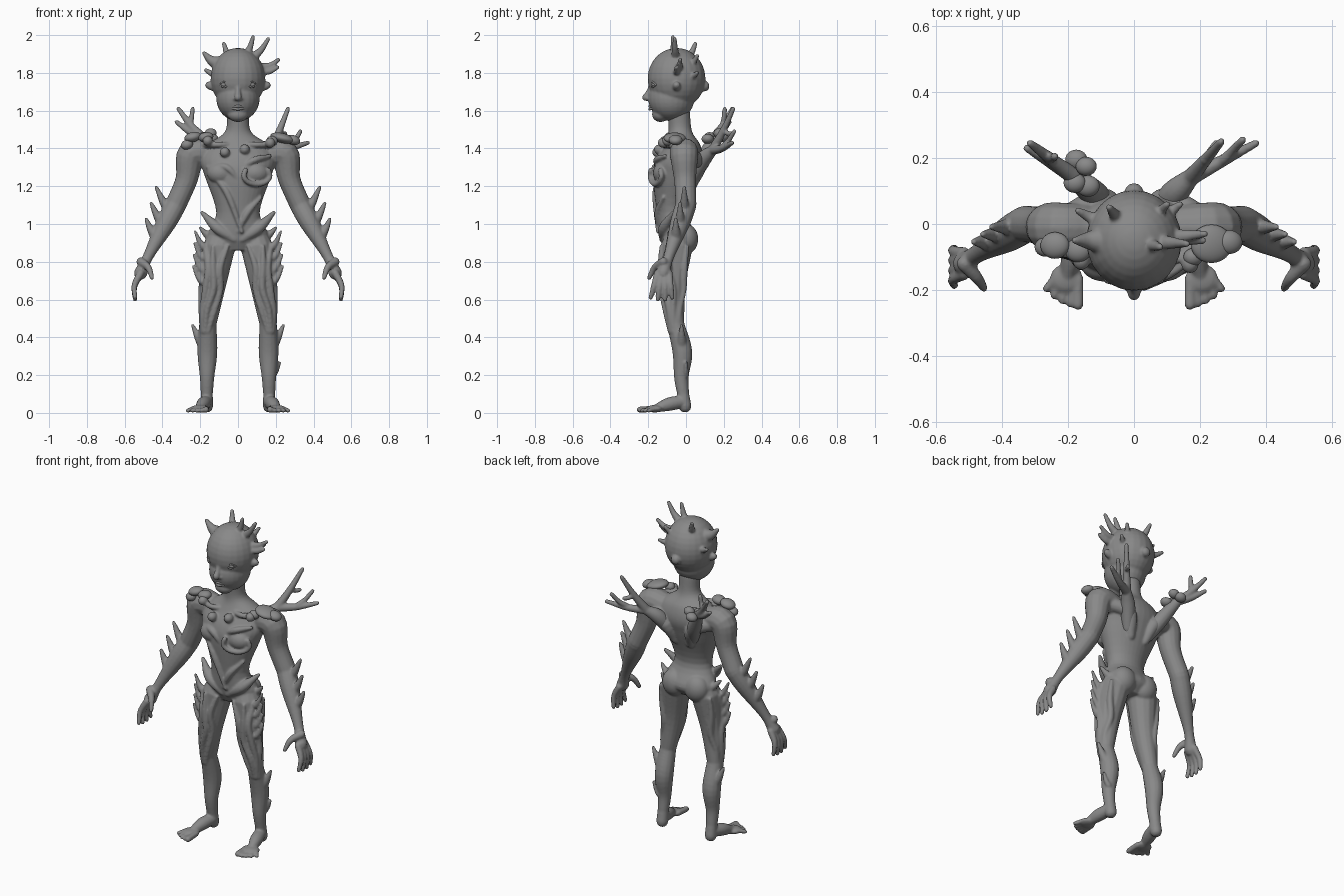
import bpy, bmesh, math
from mathutils import Vector, Matrix

default_cube = bpy.data.objects.get("Cube")
if default_cube:
    bpy.data.objects.remove(default_cube)

grey = bpy.data.materials.new("stone grey")
grey.use_nodes = True
grey.diffuse_color = (.25, .25, .25, 1)
grey.node_tree.nodes["Principled BSDF"].inputs["Base Color"].default_value = grey.diffuse_color

FULL_TURN = 2 * math.pi


def point(x, y, z):
    return Vector((x, y, z))


def curve_through(values, steps):
    """Smooth curve through vectors of any length."""
    padded = [values[0] * 2 - values[1], *values, values[-1] * 2 - values[-2]]
    result = []
    for before, start, end, after in zip(padded, padded[1:], padded[2:], padded[3:]):
        for step in range(steps):
            t = step / steps
            pull_in = (end - before) / 2
            pull_out = (after - start) / 2
            bend = start.lerp(end, t * t * (3 - 2 * t))
            result.append(bend + pull_in * t * (1 - t) ** 2 - pull_out * t * t * (1 - t))
    return result + [values[-1]]


def skin(bm, rings):
    """Join rings of points into a closed surface."""
    rings = [[bm.verts.new(co) for co in ring] for ring in rings]
    for low, high in zip(rings, rings[1:]):
        for k in range(len(low)):
            bm.faces.new((low[k], low[k - 1], high[k - 1], high[k]))
    bm.faces.new(rings[0])
    bm.faces.new(rings[-1])


def tube(bm, path, radii, side=1, sides=14):
    """Round-ended tube through a path with one radius for each point."""
    nodes = curve_through([Vector((p.x * side, p.y, p.z, r)) for p, r in zip(path, radii)], 5)
    centres = [Vector(node[:3]) for node in nodes]
    overall = (centres[-1] - centres[0]).normalized()
    reference = point(1, 0, 0) if abs(overall.y) > .8 else point(0, 1, 0)
    rings = []
    for i, (centre, node) in enumerate(zip(centres, nodes)):
        ahead = centres[min(i + 1, len(centres) - 1)]
        along = (ahead - centres[max(i - 1, 0)]).normalized()
        across = along.cross(reference).normalized()
        upward = along.cross(across)

        def ring(offset, scale):
            circle = [FULL_TURN * k / sides for k in range(sides)]
            return [centre + along * offset * node[3]
                    + (across * math.cos(a) + upward * math.sin(a)) * node[3] * scale for a in circle]

        if i == 0:
            rings += [ring(-.9, .4), ring(-.6, .8)]
        rings.append(ring(0, 1))
        if i == len(nodes) - 1:
            rings += [ring(.6, .8), ring(.9, .4)]
    skin(bm, rings)


def shoot(bm, base, tip, thick=.022, thin=.01, side=1):
    """Tapered thorn that sags slightly before rising to its tip."""
    middle = base.lerp(tip, .5) - point(0, 0, .01)
    tube(bm, [base, middle, tip], [thick, (thick + thin) / 2, thin], side)


def blob(bm, centre, size, side=1, tilt=0):
    place = Matrix.Translation(point(centre.x * side, centre.y, centre.z))
    turn = Matrix.Rotation(tilt, 4, 'Y')
    bmesh.ops.create_uvsphere(bm, u_segments=24, v_segments=16, radius=1,
                              matrix=place @ turn @ Matrix.Diagonal((*size, 1)))


def finish(name, bm, fused=True):
    bmesh.ops.recalc_face_normals(bm, faces=bm.faces)
    for face in bm.faces:
        face.smooth = True
    mesh = bpy.data.meshes.new(name)
    bm.to_mesh(mesh)
    bm.free()
    mesh.materials.append(grey)
    part = bpy.data.objects.new(name, mesh)
    bpy.context.collection.objects.link(part)
    if fused:
        fuse = part.modifiers.new("fuse", 'REMESH')
        fuse.mode, fuse.voxel_size, fuse.use_smooth_shade = 'VOXEL', .006, True
        soften = part.modifiers.new("soften", 'SMOOTH')
        soften.factor, soften.iterations = .5, 5


# Torso and neck: height, half width, half depth, centre depth
body = bmesh.new()
sections = [Vector(row) for row in (
    (.86, .09, .06, -.05), (.93, .165, .1, -.04), (1.06, .115, .08, -.075), (1.25, .175, .12, -.055),
    (1.34, .2, .125, -.035), (1.42, .16, .095, -.02), (1.49, .068, .062, -.03), (1.6, .06, .06, -.04))]
skin(body, [[point(wide * math.cos(a), middle + deep * math.sin(a), height)
             for a in (FULL_TURN * k / 32 for k in range(32))]
            for height, wide, deep, middle in curve_through(sections, 5)])

# Joints on the model's left, mirrored for its right
shoulder, elbow, wrist = point(.245, -.01, 1.37), point(.33, 0, 1.1), point(.475, -.09, .83)
palm = point(.515, -.12, .74)
hip, knee, ankle = point(.1, -.05, .88), point(.16, -.055, .47), point(.165, -.015, .1)
forward, outward, upward = point(0, -1, 0), point(1, 0, 0), point(0, 0, 1)
thorn = point(.045, 0, .08)

for side in (1, -1):
    # Buttock, breast, collar bone and shoulder blade
    blob(body, point(.075, 0, .92), (.075, .065, .08), side)
    blob(body, point(.09, -.115, 1.27), (.075, .06, .06), side)
    tube(body, [point(.02, -.09, 1.42), point(.12, -.11, 1.42), shoulder + upward * .05], [.012, .016, .02], side)
    tube(body, [point(.05, .03, 1.2), point(.1, .07, 1.32), shoulder], [.025, .04, .04], side)
    # Flared roots around the hip
    tube(body, [point(.02, -.12, .92), point(.11, -.115, .98), point(.19, -.07, 1.06)], [.022, .03, .011], side)
    shoot(body, point(.12, -.03, .92), point(.2, -.05, .98), .035, .009, side)

    # Arm and hand
    tube(body, [shoulder - outward * .1, shoulder, shoulder.lerp(elbow, .5) - outward * .015, elbow],
         [.07, .077, .059, .056], side)
    tube(body, [elbow, elbow.lerp(wrist, .35), wrist, palm], [.056, .053, .028, .036], side)
    for i in range(4):
        spread = point(0, .02 * i - .03, 0)
        knuckle = palm + spread
        fingertip = palm + spread * 1.9 + point(.03, -.01, -.145 + abs(i - 1.5) * .01)
        tube(body, [knuckle, knuckle.lerp(fingertip, .5) + outward * .018, fingertip], [.02, .016, .012], side)
    tube(body, [palm + upward * .06, palm + point(-.04, -.045, .03), palm + point(-.06, -.075, -.025)],
         [.024, .018, .012], side)
    for i in range(3):
        bud = elbow.lerp(wrist, .1 + .25 * i) + outward * .02
        shoot(body, bud, bud + thorn * (1.5 - i * .2), .032, .01, side)

    # Leg
    tube(body, [hip, hip.lerp(knee, .5) + forward * .015, knee], [.086, .066, .046], side)
    tube(body, [knee, knee.lerp(ankle, .4) - forward * .02, knee.lerp(ankle, .75), ankle],
         [.046, .053, .039, .032], side)
    # Bark strips winding down the thigh
    for strip, heading in enumerate((-30, 10, 45, 80, 140)):
        ridge = []
        for step in range(5):
            t = step / 4
            angle = math.radians(heading + 14 * math.sin(step * 2 + strip))
            away = outward * math.sin(angle) + forward * math.cos(angle)
            ridge.append(hip.lerp(knee, t * 1.1) + away * (.088 - .058 * t) + forward * .015 * math.sin(t * 3))
        tube(body, ridge, [.01, .018, .018, .016, .01], side)
    for i in range(4):
        bud = hip.lerp(knee, .15 * i) + outward * (.082 - .006 * i) + forward * .04
        shoot(body, bud, bud + thorn, .02, .008, side)
    # Knee thorn
    bud = knee.lerp(ankle, .3) + point(.02, .02, 0)
    shoot(body, bud, bud + thorn * 1.3, .034, .009, side)

    # Foot with five toes
    ball = point(.205, -.165, .022)
    tube(body, [ankle, point(.165, -.005, .035)], [.032, .034], side)
    tube(body, [ankle - upward * .04, ankle.lerp(ball, .5) - upward * .015, ball], [.034, .036, .02], side)
    blob(body, ball, (.05, .045, .02), side)
    for i in range(5):
        size = .017 if i == 0 else .012
        tube(body, [ball + point(.018 * i - .035, 0, 0), point(.17 + .024 * i, -.245 + .003 * i * i, size)],
             [size, size], side)

# Calf thorn on one leg only
shoot(body, point(.185, 0, .2), point(.22, 0, .265), .018, .009)

# Winding roots over the chest and belly
for start, middle, end in (((-.15, -.12, 1.28), (-.06, -.16, 1.17), (.02, -.15, .96)),
                           ((.12, -.12, 1.14), (.05, -.15, 1.06), (0, -.14, .96)),
                           ((-.16, -.11, 1.3), (-.06, -.165, 1.3), (.01, -.16, 1.22)),
                           ((.02, -.15, 1.3), (.09, -.155, 1.34), (.17, -.11, 1.36))):
    tube(body, [point(*start), point(*middle), point(*end)], [.01, .018, .01])
swirl = [point(.1 + .07 * math.cos(a), -.16 + .03 * math.cos(a), 1.26 + .05 * math.sin(a))
         for a in (math.radians(150 + 40 * k) for k in range(7))]
tube(body, swirl, [.014] * len(swirl))

# Round buds on the chest
for x, y, z in ((-.07, -.15, 1.38), (.035, -.14, 1.395), (.17, -.12, 1.43), (-.16, -.11, 1.44)):
    blob(body, point(x, y, z), (.027, .03, .027))
finish("body", body)

# Head: skull, jaw, chin, nose and ears
head = bmesh.new()
skull = point(0, -.05, 1.77)
blob(head, skull, (.145, .153, .162))
blob(head, point(0, -.078, 1.665), (.115, .122, .12))
blob(head, point(0, -.135, 1.58), (.055, .045, .04))
tube(head, [point(0, -.185, 1.74), point(0, -.197, 1.7), point(0, -.213, 1.67)], [.011, .014, .02])
for side in (1, -1):
    blob(head, point(.016, -.193, 1.662), (.014, .014, .011), side)
    shoot(head, skull + point(.11, 0, -.03), skull + point(.155, 0, -.035), .026, .02, side)
blob(head, point(0, .1, 1.73), (.028, .024, .028))

# Horns and twigs sprouting out of the skull
for x, y, z, thick in ((-.18, 0, .135, .04), (-.075, .1, .185, .024), (-.17, .09, .045, .024),
                       (.08, -.02, .22, .022), (.16, -.01, .21, .022), (.215, .02, .1, .022), (.21, 0, .06, .02),
                       (.1, .11, .12, .022), (.14, .11, .03, .022)):
    tip = point(x, y, z)
    shoot(head, skull + tip * .6, skull + tip, thick, .011)
finish("head", head)

# Eyes with lids
for side, name in ((1, "left_eye"), (-1, "right_eye")):
    eye = bmesh.new()
    centre = point(.073, -.17, 1.738)
    blob(eye, centre, (.018, .012, .012), side)
    for lid in (1, -1):
        tube(eye, [centre + point(-.025, -.006, 0), centre + point(0, -.008, .014 * lid), centre + point(.025, .012, 0)],
             [.004, .005, .004], side)
    finish(name, eye, fused=False)

# Lips
lips = bmesh.new()
for lip in (1, -1):
    mouth = point(0, -.192, 1.616 + lip * .008)
    tube(lips, [mouth + point(x, abs(x) / 2, -lip * abs(x) / 6) for x in (-.045, -.02, 0, .02, .045)],
         [.004, .007, .007, .007, .004])
finish("lips", lips, fused=False)

# Antlers from the shoulder blades: two branches each, then prongs off the branches
for name, side, fork, tips in (
        ("left_antler", 1, (.17, .14, 1.39), ((.265, .25, 1.61), (.37, .245, 1.43), (.25, .245, 1.48), (.33, .255, 1.49))),
        ("right_antler", -1, (.19, .15, 1.46), ((.315, .245, 1.61), (.325, .23, 1.54), (.24, .205, 1.61)))):
    antler = bmesh.new()
    stem = [point(.07, .03, 1.24), point(.12, .09, 1.34), point(*fork)]
    tube(antler, stem, [.035, .042, .028], side)
    branches = [point(*tip) for tip in tips]
    for i, tip in enumerate(branches):
        base = stem[-1] if i < 2 else stem[-1].lerp(branches[i - 2], .5)
        shoot(antler, base, tip, .026 if i < 2 else .016, .012, side)
    finish(name, antler)

# Shelf fungi on the shoulders and back
for name, lobes in (
        ("left_fungus", ((.235, -.06, 1.455, .065), (.29, -.055, 1.445, .04), (.18, -.1, 1.44, .03))),
        ("right_fungus", ((-.24, -.065, 1.46, .045), (-.17, -.08, 1.46, .04), (-.27, -.07, 1.42, .032))),
        ("back_fungus", ((-.175, .195, 1.46, .034), (-.145, .175, 1.48, .032),
                         (-.18, .125, 1.46, .034), (-.14, .115, 1.45, .036)))):
    fungus = bmesh.new()
    for x, y, z, size in lobes:
        blob(fungus, point(x, y, z), (size, size * .9, .026), tilt=x)
    finish(name, fungus, fused=False)
